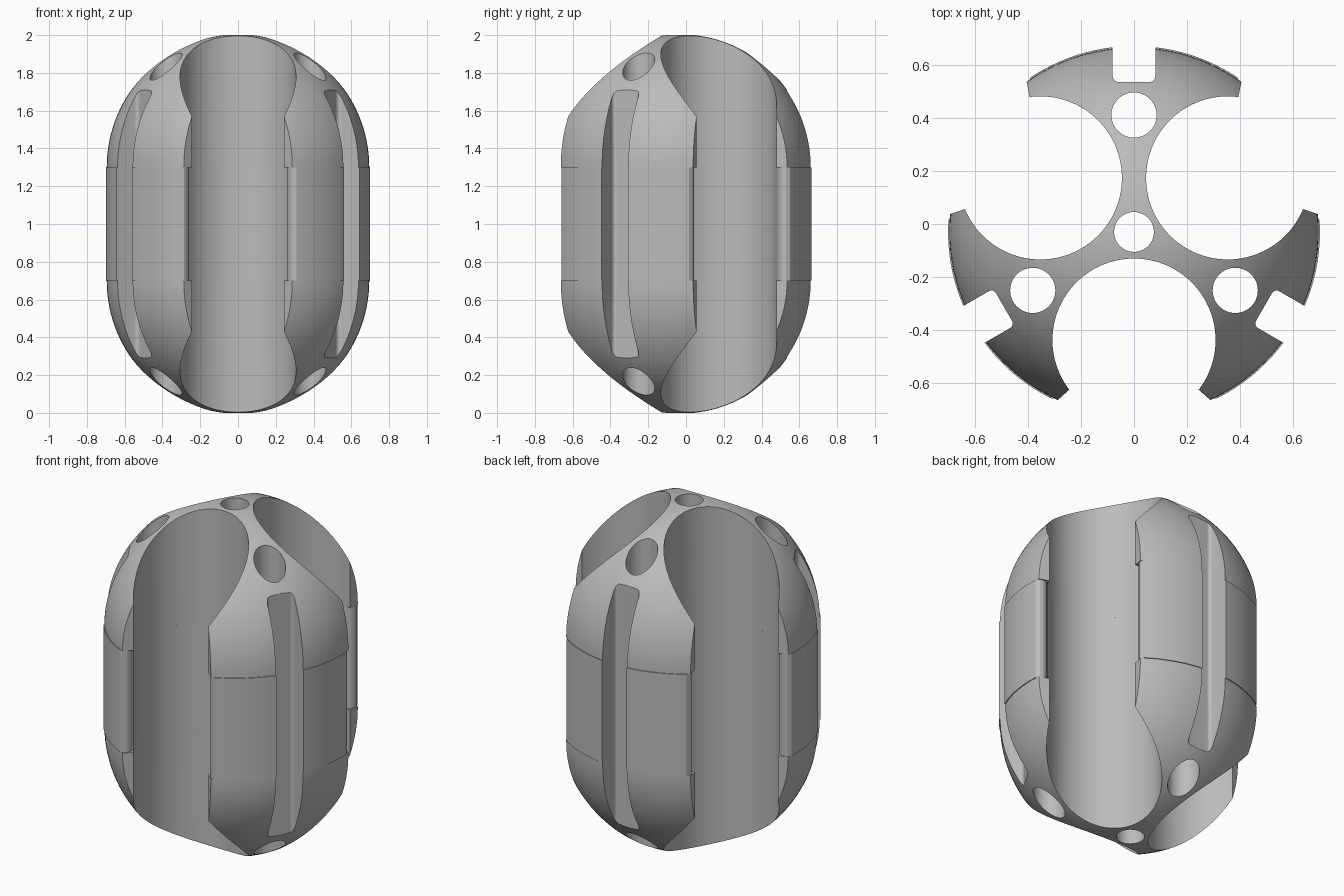
import bpy, bmesh
from math import sin, cos, pi, radians
from mathutils import Matrix, Vector

if "Cube" in bpy.data.objects:
    bpy.data.objects.remove(bpy.data.objects["Cube"])

AXIS_Y = -0.03
BAND_LOW, BAND_HIGH = 0.7, 1.3
BAND_R, CAP_R, CAP_H = 0.70, 0.695, 0.704
SCALLOP_R, SCALLOP_D = 0.307, 0.407

grey = bpy.data.materials.new("plain grey")
grey.use_nodes = True
grey.diffuse_color = (0.5, 0.5, 0.5, 1)
grey.node_tree.nodes["Principled BSDF"].inputs["Base Color"].default_value = (0.5, 0.5, 0.5, 1)


def make_object(name, bm):
    bmesh.ops.recalc_face_normals(bm, faces=bm.faces)
    mesh = bpy.data.meshes.new(name)
    bm.to_mesh(mesh)
    bm.free()
    mesh.materials.append(grey)
    obj = bpy.data.objects.new(name, mesh)
    bpy.context.collection.objects.link(obj)
    return obj


def arc(cx, cy, r, start, end, n):
    steps = [radians(start + (end - start) * i / n) for i in range(n + 1)]
    return [(cx + r * cos(a), cy + r * sin(a)) for a in steps]


def revolve(name, profile):
    bm = bmesh.new()
    verts = [bm.verts.new((r, 0, z)) for r, z in profile]
    edges = [bm.edges.new(pair) for pair in zip(verts, verts[1:])]
    bmesh.ops.spin(bm, geom=verts + edges, axis=(0, 0, 1), cent=(0, 0, 0),
                   angle=2 * pi, steps=120)
    bmesh.ops.remove_doubles(bm, verts=bm.verts, dist=0.0001)
    return make_object(name, bm)


def prism(bm, outline, turn):
    # Upright cutter through the full height, turned about the main axis
    rot = Matrix.Rotation(turn, 3, 'Z')
    base = bm.faces.new([bm.verts.new(rot @ Vector((x, y, -0.2))) for x, y in outline])
    top = bmesh.ops.extrude_face_region(bm, geom=[base])["geom"]
    bmesh.ops.translate(bm, vec=(0, 0, 2.4),
                        verts=[v for v in top if isinstance(v, bmesh.types.BMVert)])


def scallop(start, lip):
    # Round channel that opens outwards along the given lip points
    mirrored = [(-x, y) for x, y in lip]
    return arc(0, SCALLOP_D, SCALLOP_R, start, -180 - start, 72) + mirrored + lip[::-1]


cap_scallop = scallop(37.5, [(0.38, 0.715)])
band_scallop = scallop(30, [(0.262, 0.58), (0.264, 0.597), (0.272, 0.614),
                            (0.285, 0.625), (0.31, 0.628), (0.33, 0.72)])
slot = ([(-0.08, 0.8)] + arc(-0.06, 0.585, 0.02, 180, 270, 6)
        + arc(0.06, 0.585, 0.02, 270, 360, 6) + [(0.08, 0.8)])
lobe_hole = arc(0, 0.44, 0.085, 0, 352.5, 47)
centre_hole = arc(0, 0, 0.075, 0, 352.5, 47)


def carve(obj, channel):
    bm = bmesh.new()
    prism(bm, centre_hole, 0)
    for i in range(3):
        turn = i * 2 * pi / 3
        prism(bm, channel, turn + pi)
        prism(bm, slot, turn)
        prism(bm, lobe_hole, turn)
    cutter = make_object("cutter", bm)
    cutter.hide_render = True
    mod = obj.modifiers.new("carve", 'BOOLEAN')
    mod.operation, mod.solver, mod.object = 'DIFFERENCE', 'EXACT', cutter
    bpy.ops.object.select_all(action='DESELECT')
    obj.select_set(True)
    bpy.context.view_layer.objects.active = obj
    bpy.ops.object.modifier_apply(modifier=mod.name)
    bpy.data.objects.remove(cutter)
    obj.location.y = AXIS_Y
    bpy.ops.object.shade_smooth_by_angle(angle=radians(30))


# Domed ends
dome = [(0, 0)] + [(CAP_R * cos(a), CAP_H * sin(a))
                   for a in [pi / 2 * i / 32 for i in range(32)]] + [(0, CAP_H)]
upper_cap = revolve("upper_cap", [(r, BAND_HIGH + z) for r, z in dome])
lower_cap = revolve("lower_cap", [(r, BAND_LOW - z) for r, z in dome])

# Straight middle band, slightly proud of the domes
middle_band = revolve("middle_band", [(0, BAND_LOW), (BAND_R, BAND_LOW),
                                      (BAND_R, BAND_HIGH), (0, BAND_HIGH)])

carve(upper_cap, cap_scallop)
carve(lower_cap, cap_scallop)
carve(middle_band, band_scallop)
